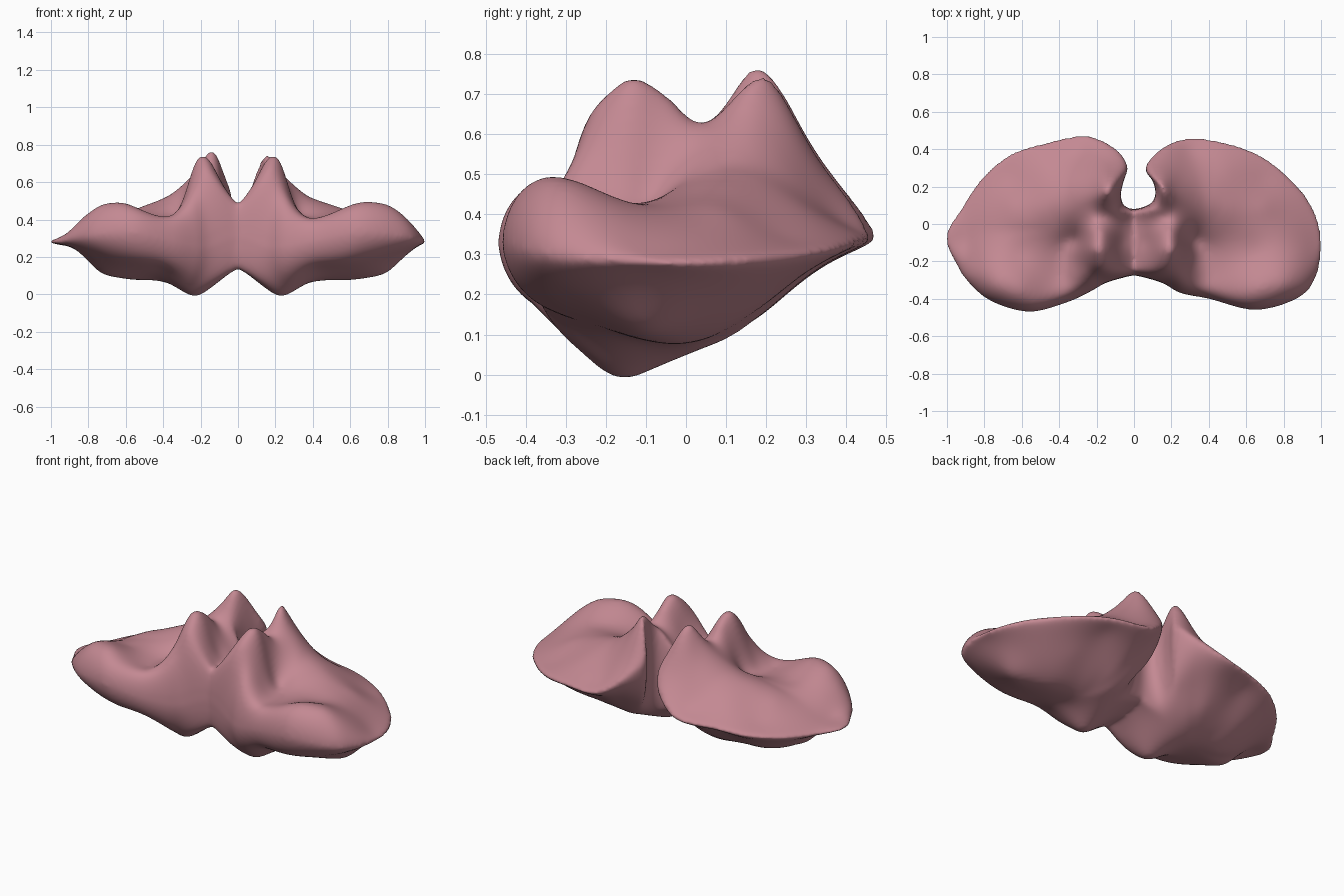
import bpy, bmesh
from mathutils import Vector

if "Cube" in bpy.data.objects:
    bpy.data.objects.remove(bpy.data.objects["Cube"])

# Rim of each lobe: x, y, z, profile fullness (high = blunt edge)
BRIDGE = [(.15, -.315, .25, 9), (.03, -.28, .3, 20), (-.09, -.25, .3, 20), (-.11, -.1, .3, 20),
          (-.09, .05, .3, 20), (.03, .085, .32, 20)]
RIGHT = [(.06, .30, .52, 6), (.14, .40, .44, 3), (.28, .46, .35, 2), (.5, .435, .33, 2), (.7, .355, .31, 2),
         (.88, .2, .29, 2.5), (.975, .05, .28, 3), (1.005, -.1, .28, 4), (.975, -.28, .29, 5),
         (.88, -.395, .31, 6), (.65, -.46, .33, 7), (.4, -.4, .28, 8), (.25, -.37, .25, 8)] + BRIDGE + [
         (.09, .11, .38, 14), (.115, .16, .45, 12), (.1, .23, .5, 9)]
LEFT = [(.035, .31, .52, 6), (.1, .405, .44, 3), (.26, .475, .35, 2), (.5, .43, .33, 2), (.67, .37, .31, 2),
        (.82, .24, .29, 2.5), (.93, .08, .28, 3), (1.015, -.07, .28, 2.5), (.95, -.22, .28, 4),
        (.88, -.32, .3, 5), (.76, -.415, .32, 6), (.56, -.47, .33, 7), (.36, -.42, .28, 8),
        (.23, -.36, .25, 8)] + BRIDGE + [(.06, .11, .38, 14), (.07, .16, .45, 12), (.055, .23, .5, 9)]

# Height samples of the upper and lower surfaces: x, y, z
TOP = [(.18, -.13, .74), (.135, -.13, .69), (.23, -.13, .7), (.19, -.04, .69), (.18, -.22, .68), (.2, -.29, .6),
       (.16, .03, .62), (.14, .1, .68), (.14, .17, .78), (.2, .2, .69), (.14, .25, .72), (.14, .33, .6),
       (0, -.2, .48), (0, -.08, .48), (0, .05, .48), (.07, -.1, .54), (.3, -.09, .47), (.31, -.2, .47),
       (.37, -.3, .42), (.4, -.05, .45), (.45, -.2, .41), (.3, .1, .58), (.3, .25, .56), (.3, .4, .43),
       (.5, .1, .49), (.5, .3, .45), (.7, .1, .43), (.7, .25, .38), (.9, .05, .36), (.9, -.15, .41),
       (.65, -.35, .51), (.8, -.33, .52), (.5, -.36, .45), (.92, -.28, .47), (.65, -.15, .43), (1, -.1, .33)]
BOTTOM = [(.23, -.16, -.01), (.22, -.28, .05), (.24, 0, .05), (0, -.18, .14), (0, 0, .16), (.1, -.15, .07),
          (.4, -.1, .07), (.4, -.3, .13), (.6, 0, .075), (.6, -.25, .13), (.8, -.1, .1), (.8, -.3, .18),
          (.6, .2, .14), (.3, .2, .13), (.15, .22, .19), (.3, .38, .24), (.9, 0, .18), (.5, .35, .25),
          (1, -.1, .25)]


def kernel(ax, ay, bx, by):
    return ((ax - bx) ** 2 + (ay - by) ** 2 + .002) ** .5


def fit(samples):
    """Smooth surface through the samples (radial basis fit); returns height(x, y)."""
    n = len(samples)
    m = [[kernel(a[0], a[1], b[0], b[1]) for b in samples] + [a[2] - .35] for a in samples]
    for i in range(n):
        k = max(range(i, n), key=lambda r: abs(m[r][i]))
        m[i], m[k] = m[k], m[i]
        m[i] = [v / m[i][i] for v in m[i]]
        for r in range(n):
            if r != i:
                f = m[r][i]
                m[r] = [u - f * v for u, v in zip(m[r], m[i])]
    weights = [(s[0], s[1], row[n]) for s, row in zip(samples, m)]
    return lambda x, y: .35 + sum(w * kernel(x, y, sx, sy) for sx, sy, w in weights)


def smooth_loop(points, steps):
    pts = [Vector(p) for p in points]
    n, out = len(pts), []
    for i in range(n):
        a, b, c, d = (pts[(i + k) % n] for k in (-1, 0, 1, 2))
        for s in range(steps):
            t = s / steps
            out.append(.5 * (2 * b + (c - a) * t + (2 * a - 5 * b + 4 * c - d) * t * t
                             + (3 * b - a - 3 * c + d) * t ** 3))
    return out


def add_lobe(bm, outline, side, stretch):
    cx, cy, rings = .4, -.02, 40
    loop = smooth_loop(outline, 6)
    n = len(loop)
    rim = [bm.verts.new((side * p.x, p.y, p.z)) for p in loop]
    for surface in (fit(TOP), fit(BOTTOM)):
        def height(x, y):
            return surface(min(abs(x) + stretch * max(0, x - .4), 1), y)
        prev = rim
        for r in range(1, rings):
            t = 1 - (r / rings) ** 1.25
            ring = []
            for p in loop:
                x, y = cx + t * (p.x - cx), cy + t * (p.y - cy)
                blend = (1 - t ** max(p.w, 1.5)) ** .6
                ring.append(bm.verts.new((side * x, y, p.z + (height(x, y) - p.z) * blend)))
            for i in range(n):
                j = (i + 1) % n
                bm.faces.new((prev[i], prev[j], ring[j], ring[i]))
            prev = ring
        tip = bm.verts.new((side * cx, cy, height(cx, cy)))
        for i in range(n):
            bm.faces.new((prev[i], prev[(i + 1) % n], tip))


# Two lobes overlapping at the middle bridge; the left one is slightly narrower
bm = bmesh.new()
add_lobe(bm, RIGHT, 1, 0)
add_lobe(bm, LEFT, -1, .18)
bmesh.ops.recalc_face_normals(bm, faces=bm.faces)
mesh = bpy.data.meshes.new("paired_lobes")
bm.to_mesh(mesh)
bm.free()
lobes = bpy.data.objects.new("paired_lobes", mesh)
bpy.context.collection.objects.link(lobes)

# Fuse into one soft skin
remesh = lobes.modifiers.new("fuse", 'REMESH')
remesh.mode = 'VOXEL'
remesh.voxel_size = .012
remesh.use_smooth_shade = True
soften = lobes.modifiers.new("soften", 'SMOOTH')
soften.factor = .5
soften.iterations = 10

# Pink tissue colour
mat = bpy.data.materials.new("pink_tissue")
mat.diffuse_color = (.55, .25, .29, 1)
mat.use_nodes = True
mat.node_tree.nodes["Principled BSDF"].inputs["Base Color"].default_value = mat.diffuse_color
mesh.materials.append(mat)
